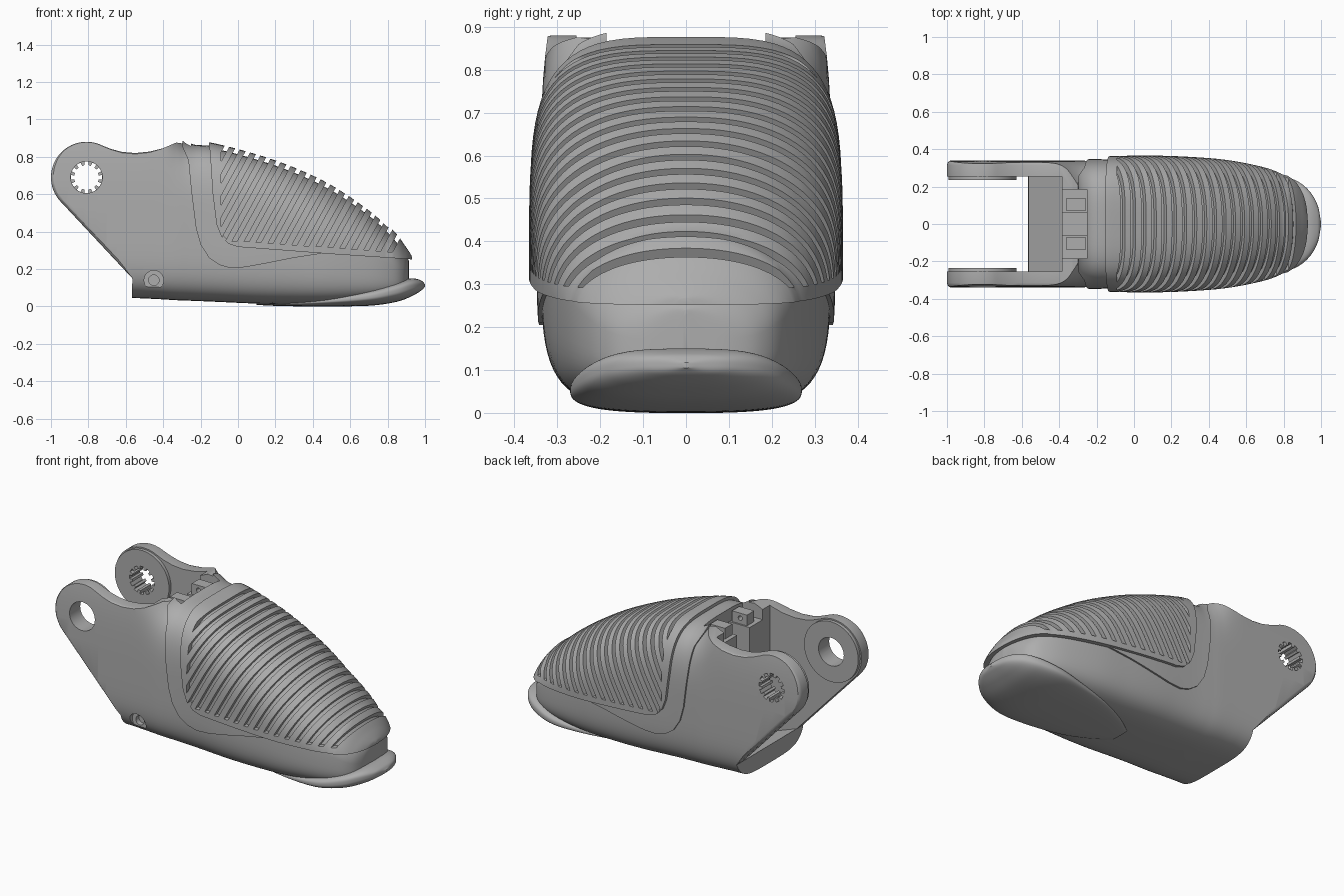
import bpy, bmesh
from math import sin, cos, pi, radians, copysign
from mathutils import Vector

cube = bpy.data.objects.get("Cube")
if cube:
    bpy.data.objects.remove(cube)

grey = bpy.data.materials.new("plain grey")
grey.use_nodes = True
grey.diffuse_color = (0.42, 0.42, 0.42, 1)
grey.node_tree.nodes["Principled BSDF"].inputs["Base Color"].default_value = (0.42, 0.42, 0.42, 1)


def make(name, bm):
    bmesh.ops.recalc_face_normals(bm, faces=bm.faces)
    mesh = bpy.data.meshes.new(name)
    bm.to_mesh(mesh)
    bm.free()
    mesh.materials.append(grey)
    obj = bpy.data.objects.new(name, mesh)
    bpy.context.collection.objects.link(obj)
    return obj


def add_prism(bm, pts, y0, y1):
    face = bm.faces.new([bm.verts.new((x, y0, z)) for x, z in pts])
    ext = bmesh.ops.extrude_face_region(bm, geom=[face])["geom"]
    for v in ext:
        if isinstance(v, bmesh.types.BMVert):
            v.co.y = y1


def prism(name, pts, y0, y1):
    """Side outline in x, z extruded along y."""
    bm = bmesh.new()
    add_prism(bm, pts, y0, y1)
    return make(name, bm)


def box(name, x0, x1, y0, y1, z0, z1):
    return prism(name, [(x0, z0), (x1, z0), (x1, z1), (x0, z1)], y0, y1)


def arc(cx, cz, r, a0=0, a1=360, n=40):
    return [(cx + r * cos(radians(a0 + (a1 - a0) * i / n)),
             cz + r * sin(radians(a0 + (a1 - a0) * i / n))) for i in range(n)]


def spline(keys, steps=8):
    """Smooth curve through key tuples."""
    k = [Vector(p) for p in keys]
    k = [k[0] * 2 - k[1]] + k + [k[-1] * 2 - k[-2]]
    for i in range(1, len(k) - 2):
        for s in range(steps):
            t = s / steps
            yield (k[i] * 2 + (k[i + 1] - k[i - 1]) * t
                   + (k[i - 1] * 2 - k[i] * 5 + k[i + 1] * 4 - k[i + 2]) * t * t
                   + (k[i] * 3 - k[i - 1] - k[i + 1] * 3 + k[i + 2]) * t ** 3) / 2
    yield k[-2]


def loft(name, keys, grow=0, top_power=None, low_power=4.4, sides=80):
    """Rounded sections (x, half width, bottom, top) joined along x, arched more to the tip."""
    bm = bmesh.new()
    rings = []
    for x, w, low, top in spline(keys):
        n_top = top_power or 3.7 - 1.6 * min(max((x + 0.1) / 0.65, 0), 1)
        w, low, top = max(w, 0.01) + grow, low - grow, top + grow
        x += grow * 0.5 if x > 0.8 else 0
        mid = min((low + top) / 2, 0.42)
        ring = []
        for i in range(sides):
            a = 2 * pi * (i + 0.5) / sides
            n, h = (n_top, top - mid) if sin(a) > 0 else (low_power, mid - low)
            ring.append(bm.verts.new((x, w * copysign(abs(cos(a)) ** (2 / n), cos(a)),
                                      mid + h * copysign(abs(sin(a)) ** (2 / n), sin(a)))))
        rings.append(ring)
    for a, b in zip(rings, rings[1:]):
        for i in range(sides):
            j = (i + 1) % sides
            bm.faces.new((a[i], a[j], b[j], b[i]))
    bm.faces.new(rings[0])
    bm.faces.new(rings[-1])
    return make(name, bm)


def bake(obj):
    deps = bpy.context.evaluated_depsgraph_get()
    mesh = bpy.data.meshes.new_from_object(obj.evaluated_get(deps))
    obj.modifiers.clear()
    obj.data = mesh


def cut(obj, cutter, operation="DIFFERENCE"):
    cutter.hide_render = True
    mod = obj.modifiers.new("cut", "BOOLEAN")
    mod.operation, mod.solver, mod.object = operation, "EXACT", cutter
    bake(obj)
    bpy.data.objects.remove(cutter)


HINGE = (-0.81, 0.69)
hull = [(-1.1, .34, .05, 1.15), (-.6, .34, .045, 1.15), (-.45, .34, .04, 1.13),
        (-.33, .34, .033, .93), (-.25, .338, .03, .86), (-.13, .336, .025, .845),
        (.1, .338, .015, .785), (.3, .331, .012, .715), (.5, .314, .015, .62),
        (.7, .274, .03, .485), (.82, .228, .05, .375), (.88, .178, .07, .295),
        (.907, .11, .085, .255), (.915, .01, .1, .24)]

# Body: hull trimmed to the side outline with hinge lugs at the rear
outline = arc(*HINGE, .19, 226, 65, 32) + [
    (-.73, .862), (-.68, .842), (-.62, .826), (-.55, .82), (-.47, .828), (-.4, .846),
    (-.33, .876), (-.24, .862), (-.18, .9), (-.1, 1.1), (1.2, 1.1), (1.2, -.2),
    (-.57, -.2), (-.565, .15)]
body = loft("body", hull)
side_form = prism("side_form", outline, -.341, .341)
bev = side_form.modifiers.new("round", "BEVEL")
bev.width, bev.segments, bev.use_clamp_overlap = .026, 3, False
bev.limit_method, bev.angle_limit = "ANGLE", radians(60)
bake(side_form)
cut(body, side_form, "INTERSECT")

# Channel between the lugs, tendon slot and top recess
cut(body, prism("channel", [(-1.2, 1.3), (-1.2, .15), (-.565, .15), (-.385, .085),
                            (-.385, 1.3)], -.255, .255))
cut(body, box("recess", -.5, -.25, -.185, .185, .79, 1.3))
cut(body, box("slot", -.5, -.22, -.06, .06, .35, .82))

# Countersunk pin hole on the right side only
for r, depth in ((.052, -.297), (.028, -.267)):
    cut(body, prism("pin_hole", arc(-.45, .14, r, n=28), -.5, depth))

# Hinge holes: plain on the right lug, splined on the left lug
teeth = []
for i in range(12):
    for a, r in ((-8, .085), (8, .085), (9, .066), (21, .066)):
        a = radians(i * 30 + a)
        teeth.append((HINGE[0] + r * cos(a), HINGE[1] + r * sin(a)))
for side, hole, word in ((-1, arc(*HINGE, .085), "right"), (1, teeth, "left")):
    boss = prism(word + "_hinge_boss", arc(*HINGE, .182, n=48), side * .235, side * .26)
    for part in (body, boss):
        cut(part, prism("hinge_hole", hole, side * .2, side * .5))

# Small tabs in the top recess
for side, word in ((-1, "right"), (1, "left")):
    tab = box(word + "_tab", -.36, -.26, side * .07, side * .14, .7, .855)
    cut(tab, prism("tab_hole", arc(-.315, .825, .014, n=16), -.3, .3))

# Raised collar: a band behind the grip pad that tapers away under its lower rim
collar = loft("collar", hull, .01)
cut(collar, prism("collar_form", [
    (-.25, 1.2), (-.3, .86), (-.265, .78), (-.25, .62), (-.225, .42), (-.2, .33),
    (-.155, .26), (-.1, .222), (-.04, .205), (.04, .21), (.15, .23), (.3, .26), (.45, .283),
    (.2, .322), (0, .334), (-.05, .35), (-.085, .385), (-.1, .45),
    (-.118, .6), (-.13, .83), (-.125, 1.2)], -.6, .6), "INTERSECT")
cut(collar, box("collar_recess", -.5, -.25, -.185, .185, .3, 1.3))
cut(collar, box("collar_inside", -.5, -.245, -.25, .25, .1, .79))

# Grip pad with slanted grooves that stop short of its rear and lower rims
pad = loft("grip_pad", hull, .028)
cut(pad, prism("pad_form", [
    (-.135, 1.2), (-.155, .86), (-.15, .83), (-.135, .6), (-.115, .44), (-.09, .375), (-.05, .335),
    (0, .318), (.2, .303), (.5, .28), (1.1, .24), (1.1, 1.2)], -.6, .6), "INTERSECT")
grooves = bmesh.new()
LEAN, WIDTH, PITCH, REAR = .55, .027, .064, -.09
for i in range(19):
    x = .8 - PITCH * i
    z = .348 - .07 * max(x, 0)
    start = max(0, (REAR - x) / LEAN)
    start_low = max(0, (REAR - x - WIDTH) / LEAN)
    add_prism(grooves, [(x + LEAN * start, z + start),
                        (x + WIDTH + LEAN * start_low, z + start_low),
                        (x + WIDTH + LEAN, z + 1), (x + LEAN, z + 1)], -.6, .6)
cut(pad, make("grooves", grooves))

# Nail plate under the tip
loft("nail", [(.1, .06, .008, .02), (.2, .13, .003, .026), (.35, .2, 0, .04), (.55, .25, 0, .066),
              (.72, .27, .005, .1), (.85, .24, .025, .135), (.93, .185, .055, .15),
              (.98, .105, .085, .138), (1, .01, .105, .118)], top_power=3, low_power=2.6)

# Smooth shading with crisp edges
for obj in bpy.context.collection.objects:
    if obj.type == "MESH" and grey.name in obj.data.materials:
        bpy.ops.object.select_all(action="DESELECT")
        obj.select_set(True)
        bpy.context.view_layer.objects.active = obj
        bpy.ops.object.shade_smooth_by_angle(angle=radians(30))
